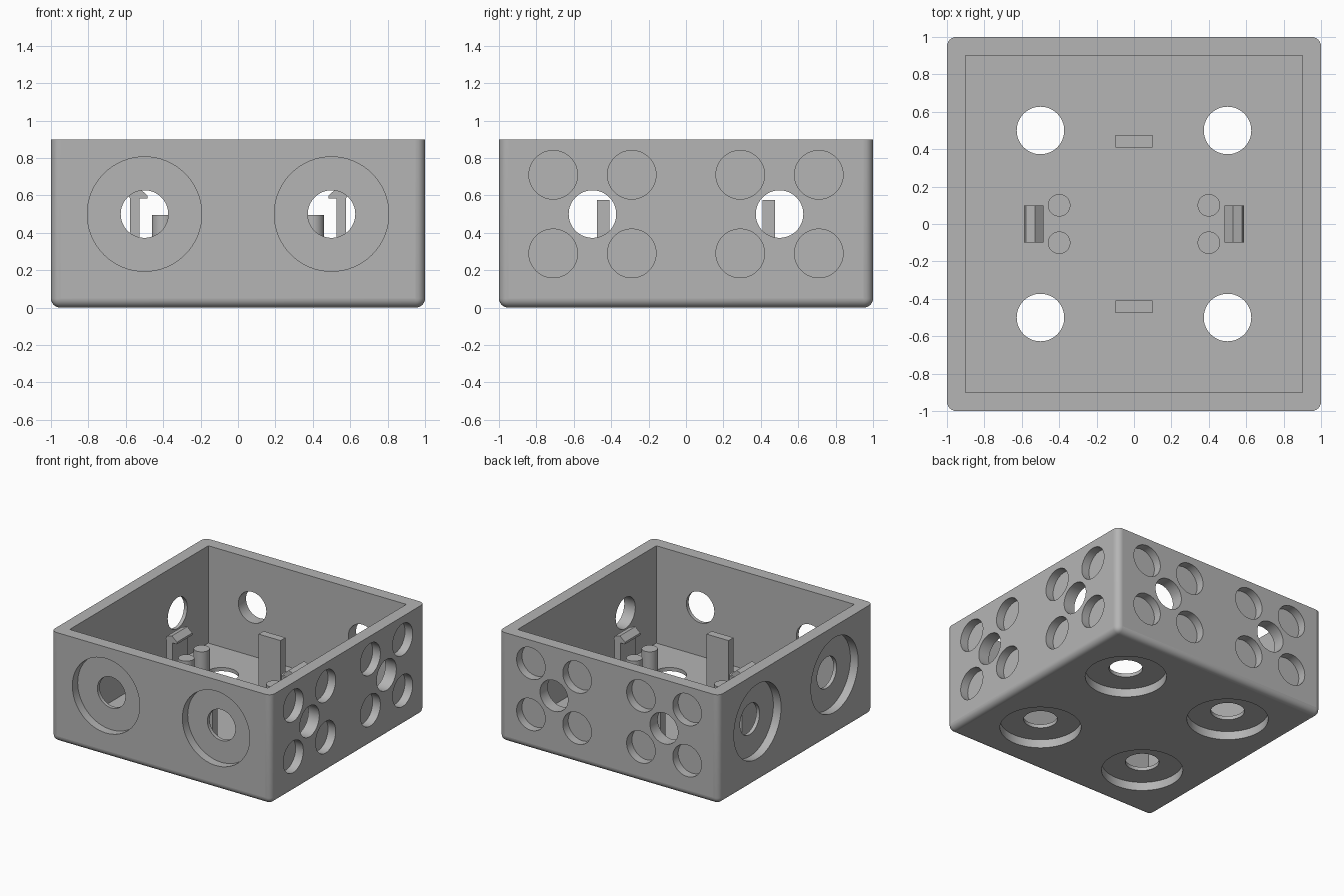
import bpy
import bmesh
from math import radians
from mathutils import Matrix

cube = bpy.data.objects.get("Cube")
if cube:
    bpy.data.objects.remove(cube, do_unlink=True)

grey = bpy.data.materials.new("plain_grey")
grey.use_nodes = True
COLOUR = (0.46, 0.46, 0.46, 1)
grey.diffuse_color = COLOUR
grey.node_tree.nodes["Principled BSDF"].inputs["Base Color"].default_value = COLOUR

WALL = 0.1
HEIGHT = 0.9
RECESS = 0.07
HOLE_R, DISC_R, POCKET_R = 0.127, 0.306, 0.13
SIGNS = (-1, 1)


def finish(name, bm):
    bmesh.ops.recalc_face_normals(bm, faces=bm.faces)
    mesh = bpy.data.meshes.new(name)
    bm.to_mesh(mesh)
    bm.free()
    mesh.materials.append(grey)
    obj = bpy.data.objects.new(name, mesh)
    bpy.context.collection.objects.link(obj)
    return obj


def smooth_curves(obj):
    # Flat on axis-aligned faces, smooth on rounded ones
    for face in obj.data.polygons:
        face.use_smooth = max(abs(c) for c in face.normal) < 0.999


def block(name, low, high):
    bm = bmesh.new()
    bmesh.ops.create_cube(bm, size=1)
    for v in bm.verts:
        v.co = [lo if c < 0 else hi for c, lo, hi in zip(v.co, low, high)]
    return finish(name, bm)


def cylinder(name, centre, radius, depth, turn=Matrix()):
    bm = bmesh.new()
    bmesh.ops.create_cone(bm, cap_ends=True, segments=64, radius1=radius,
                          radius2=radius, depth=depth,
                          matrix=turn @ Matrix.Translation(centre))
    return finish(name, bm)


def subtract(target, cutter):
    mod = target.modifiers.new("cut", 'BOOLEAN')
    mod.operation = 'DIFFERENCE'
    mod.solver = 'EXACT'
    mod.object = cutter
    bpy.context.view_layer.objects.active = target
    bpy.ops.object.modifier_apply(modifier=mod.name)
    bpy.data.objects.remove(cutter, do_unlink=True)


# Box body, rounded on every edge but the top rim
box = block("open_box", (-1, -1, 0), (1, 1, HEIGHT))
bm = bmesh.new()
bm.from_mesh(box.data)
edges = [e for e in bm.edges if min(v.co.z for v in e.verts) < 0.01]
bmesh.ops.bevel(bm, geom=edges, offset=0.05, segments=6, profile=0.5,
                affect='EDGES')
bm.to_mesh(box.data)
bm.free()
inner = 1 - WALL
subtract(box, block("cavity_cutter", (-inner, -inner, WALL), (inner, inner, 2)))


def drill(turn, u, v, radius, depth):
    # Local z = 0 is the outer surface and local +z points inwards
    subtract(box, cylinder("hole_cutter", (u, v, depth / 2 - 0.1), radius,
                           depth + 0.2, turn))


def side(angle):
    # Places a hole pattern on one wall: local x along the wall, local y up
    return (Matrix.Rotation(radians(angle), 4, 'Z')
            @ Matrix.Translation((0, -1, 0.5))
            @ Matrix.Rotation(radians(-90), 4, 'X'))


# Front and right-hand walls: wide round recesses with a centre hole
for angle in (0, -90):
    for s in SIGNS:
        drill(side(angle), s * 0.5, 0, DISC_R, RECESS)
        drill(side(angle), s * 0.5, 0, HOLE_R, WALL + 0.1)

# Opposite walls: a through hole ringed by four blind pockets
for angle in (90, 180):
    for s in SIGNS:
        drill(side(angle), s * 0.5, 0, HOLE_R, WALL + 0.1)
        for du in SIGNS:
            for dv in SIGNS:
                drill(side(angle), s * 0.5 + du * 0.21, dv * 0.21, POCKET_R, RECESS)

# Underside: four recesses with centre holes
for sx in SIGNS:
    for sy in SIGNS:
        drill(Matrix(), sx * 0.5, sy * 0.5, DISC_R, RECESS)
        drill(Matrix(), sx * 0.5, sy * 0.5, HOLE_R, WALL + 0.1)
smooth_curves(box)

# Upright plates on the floor
BASE = WALL - 0.01
for label, s in (("front", -1), ("back", 1)):
    y0, y1 = sorted((s * 0.41, s * 0.475))
    block(label + "_plate", (-0.1, y0, BASE), (0.1, y1, 0.575))

# Snap hooks and round posts on both sides
HOOK = [(0.578, BASE), (0.578, 0.585), (0.588, 0.6), (0.578, 0.625),
        (0.53, 0.64), (0.485, 0.6), (0.485, 0.583), (0.527, 0.583), (0.527, BASE)]
for label, s in (("right", -1), ("left", 1)):
    bm = bmesh.new()
    face = bm.faces.new([bm.verts.new((s * x, -0.1, z)) for x, z in HOOK])
    out = bmesh.ops.extrude_face_region(bm, geom=[face])["geom"]
    bmesh.ops.translate(bm, vec=(0, 0.2, 0),
                        verts=[g for g in out if isinstance(g, bmesh.types.BMVert)])
    finish(label + "_snap_hook", bm)
    for end, t in (("front", -1), ("back", 1)):
        post = cylinder(f"{label}_{end}_post", (s * 0.4, t * 0.1, (BASE + 0.495) / 2),
                        0.06, 0.495 - BASE)
        smooth_curves(post)
